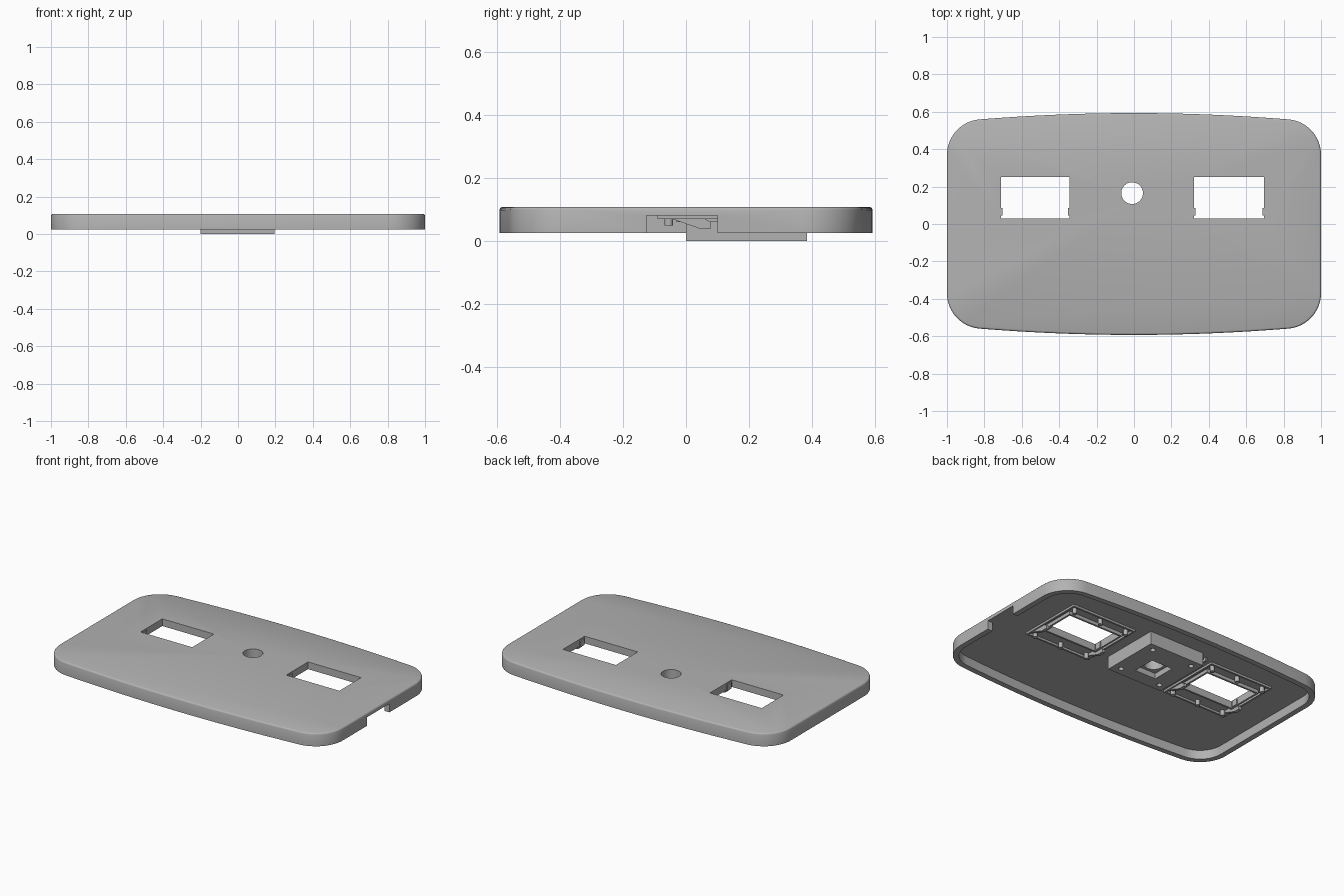
import bpy
import bmesh
from math import cos, sin, radians
from mathutils import Matrix, Vector

if "Cube" in bpy.data.objects:
    bpy.data.objects.remove(bpy.data.objects["Cube"], do_unlink=True)

grey = bpy.data.materials.new("light grey plastic")
grey.use_nodes = True
COLOUR = (0.45, 0.45, 0.45, 1)
grey.diffuse_color = COLOUR
grey.node_tree.nodes["Principled BSDF"].inputs["Base Color"].default_value = COLOUR

BOTTOM, UNDERSIDE, TOP = 0.025, 0.083, 0.108
HOLE = (-0.01, 0.165)


def finish(bm, name):
    bmesh.ops.recalc_face_normals(bm, faces=bm.faces)
    mesh = bpy.data.meshes.new(name)
    bm.to_mesh(mesh)
    bm.free()
    mesh.materials.append(grey)
    obj = bpy.data.objects.new(name, mesh)
    bpy.context.collection.objects.link(obj)
    return obj


def add_box(bm, x, y, z):
    size = Vector((x[1] - x[0], y[1] - y[0], z[1] - z[0]))
    mid = Vector((x[0] + x[1], y[0] + y[1], z[0] + z[1])) / 2
    bmesh.ops.create_cube(bm, size=1, matrix=Matrix.Translation(mid) @ Matrix.Diagonal(size).to_4x4())


def add_rod(bm, x, y, z, radius, sides=16):
    bmesh.ops.create_cone(bm, cap_ends=True, segments=sides, radius1=radius, radius2=radius,
                          depth=z[1] - z[0], matrix=Matrix.Translation((x, y, (z[0] + z[1]) / 2)))


def add_frame(bm, x, y, z, t):
    add_box(bm, x, (y[0], y[0] + t), z)
    add_box(bm, x, (y[1] - t, y[1]), z)
    for a in (x[0], x[1] - t):
        add_box(bm, (a, a + t), (y[0] + t, y[1] - t), z)


def cut(obj, build):
    bm = bmesh.new()
    build(bm)
    cutter = finish(bm, "cutter")
    cutter.hide_render = True
    mod = obj.modifiers.new("cut", "BOOLEAN")
    mod.operation, mod.solver, mod.object = "DIFFERENCE", "EXACT", cutter
    bpy.context.view_layer.objects.active = obj
    bpy.ops.object.modifier_apply(modifier=mod.name)
    bpy.data.objects.remove(cutter, do_unlink=True)


def smooth(obj):
    bpy.ops.object.select_all(action="DESELECT")
    obj.select_set(True)
    bpy.context.view_layer.objects.active = obj
    bpy.ops.object.shade_smooth_by_angle(angle=radians(30))


def outline(inset):
    """Rounded plate outline with bowed long edges, moved inwards by inset."""
    r = 0.19 - inset
    quarter = [(0.81 + r * cos(radians(a)), 0.37 + r * sin(radians(a)))
               for a in [85 * i / 12 for i in range(13)]]
    end = quarter[-1][0]
    bow = [(end * (1 - i / 8), 0.593 - inset - 0.05 * (end * (1 - i / 8)) ** 2) for i in range(1, 9)]
    right = quarter + bow
    half = right + [(-x, y) for x, y in reversed(right[:-1])]
    return half + [(-x, -y) for x, y in half]


# Hollow cover: outer wall, rounded top edge, inner wall and underside
bm = bmesh.new()
levels = [(0.035, UNDERSIDE), (0.035, BOTTOM), (0, BOTTOM), (0, 0.098),
          (0.002, 0.103), (0.005, 0.106), (0.01, TOP)]
rings = [[bm.verts.new((x, y, z)) for x, y in outline(d)] for d, z in levels]
for low, high in zip(rings, rings[1:]):
    for i in range(len(low)):
        j = (i + 1) % len(low)
        bm.faces.new((low[i], low[j], high[j], high[i]))
bm.faces.new(rings[0])
bm.faces.new(rings[-1])
cover = finish(bm, "cover")

# Window openings, the round hole and the cable notch
WINDOWS = [(-0.71, -0.345), (0.32, 0.695)]
WINDOW_Y = (0.03, 0.25)


def openings(bm):
    for x in WINDOWS:
        add_box(bm, x, WINDOW_Y, (0.06, 0.2))
    add_rod(bm, *HOLE, (-0.1, 0.2), 0.058, 48)
    add_box(bm, (0.9, 1.1), (-0.125, 0.1), (0, 0.08))


cut(cover, openings)
smooth(cover)

# Central housing under the cover, with a square pocket and screw holes
bm = bmesh.new()
add_box(bm, (-0.2, 0.195), (0, 0.385), (0, UNDERSIDE + 0.005))
housing = finish(bm, "central_housing")


def pocket(bm):
    add_box(bm, (-0.085, 0.065), (0.09, 0.24), (-0.1, 0.035))


def bores(bm):
    add_rod(bm, *HOLE, (-0.1, 0.2), 0.058, 48)
    for x in (-0.15, 0.14):
        for y in (0.05, 0.335):
            add_rod(bm, x, y, (-0.1, 0.03), 0.016)


cut(housing, pocket)
cut(housing, bores)
smooth(housing)

# Mounting frame, studs and clips around each window
for side, x in zip(("right", "left"), WINDOWS):
    bm = bmesh.new()
    under = (0.07, UNDERSIDE + 0.002)
    add_frame(bm, (x[0] - 0.045, x[1] + 0.045), (-0.09, 0.34), under, 0.012)
    add_frame(bm, (x[0] - 0.012, x[1] + 0.012), (0.018, 0.262), (0.062, under[1]), 0.012)
    finish(bm, side + "_window_frame")

    bm = bmesh.new()
    middle = (x[0] + x[1]) / 2
    for px in (x[0] - 0.005, middle, x[1] + 0.005):
        for py in (-0.055, 0.3):
            add_rod(bm, px, py, (0.048, under[1]), 0.014)
    smooth(finish(bm, side + "_studs"))

    bm = bmesh.new()
    for edge, inward in ((x[0], 1), (x[1], -1)):
        span = sorted((edge - inward * 0.01, edge + inward * 0.008))
        add_box(bm, span, (0.045, 0.085), (0.06, 0.1))
        # Sloping arm of the clip
        arm = sorted((edge - inward * 0.035, edge - inward * 0.014))
        profile = [(-0.085, 0.084), (0.03, 0.084), (0.08, 0.06), (0.08, 0.04), (0.04, 0.04)]
        ends = [[bm.verts.new((a, y, z)) for y, z in profile] for a in arm]
        for end in ends:
            bm.faces.new(end)
        for i in range(len(profile)):
            bm.faces.new((ends[0][i], ends[0][i - 1], ends[1][i - 1], ends[1][i]))
    finish(bm, side + "_clips")

# Cable guide running beside the housing
bm = bmesh.new()
for x in (-0.225, -0.25):
    add_box(bm, (x, x + 0.01), (-0.03, 0.36), (0.06, UNDERSIDE + 0.002))
finish(bm, "cable_guide")
